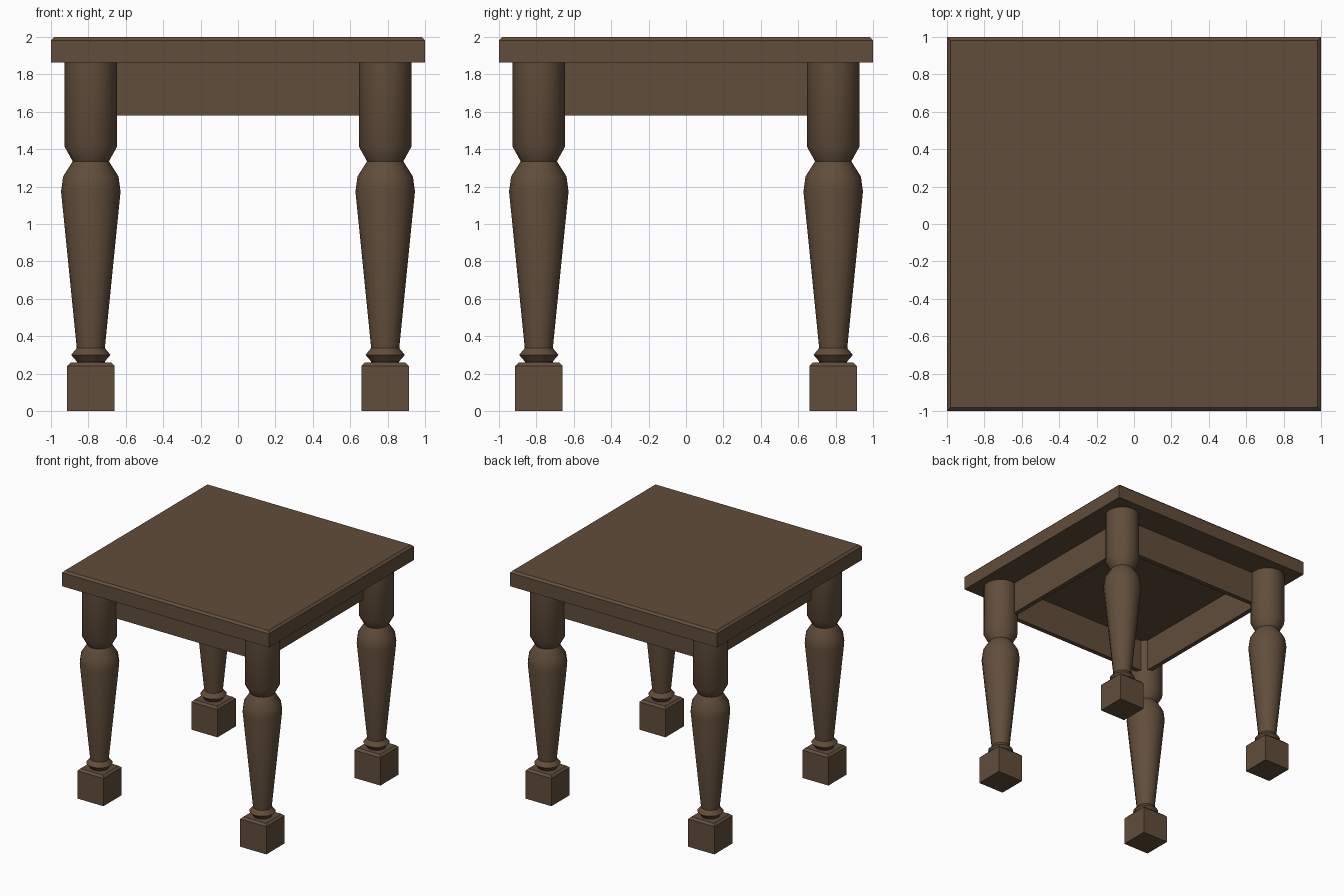
import bpy, bmesh, math

if "Cube" in bpy.data.objects:
    bpy.data.objects.remove(bpy.data.objects["Cube"])

wood = bpy.data.materials.new("dark brown wood")
wood.diffuse_color = (0.120, 0.075, 0.043, 1)
wood.use_nodes = True
wood.node_tree.nodes["Principled BSDF"].inputs["Base Color"].default_value = wood.diffuse_color


def finish(name, bm):
    bmesh.ops.recalc_face_normals(bm, faces=bm.faces)
    me = bpy.data.meshes.new(name)
    bm.to_mesh(me)
    bm.free()
    me.materials.append(wood)
    ob = bpy.data.objects.new(name, me)
    bpy.context.collection.objects.link(ob)
    return ob


def block(name, centre, size, chamfer=0.0):
    """Box whose top rim can be chamfered."""
    bm = bmesh.new()
    bmesh.ops.create_cube(bm, size=1)
    for v in bm.verts:
        v.co = [c + k * s for c, k, s in zip(centre, v.co, size)]
    if chamfer:
        top = max(v.co.z for v in bm.verts)
        rim = [e for e in bm.edges if all(v.co.z > top - 1e-4 for v in e.verts)]
        bmesh.ops.bevel(bm, geom=rim, offset=chamfer, segments=1, affect='EDGES')
    return finish(name, bm)


def turned(name, x, y, profile, sides=16):
    """Lathe a (radius, height) profile around a vertical axis."""
    bm = bmesh.new()
    rings = []
    for r, z in profile:
        rings.append([bm.verts.new((x + r * math.cos(2 * math.pi * i / sides),
                                    y + r * math.sin(2 * math.pi * i / sides), z))
                      for i in range(sides)])
    for a, b in zip(rings, rings[1:]):
        for i in range(sides):
            j = (i + 1) % sides
            bm.faces.new((a[i], a[j], b[j], b[i]))
    bm.faces.new(rings[0])
    bm.faces.new(rings[-1])
    ob = finish(name, bm)
    bpy.ops.object.select_all(action='DESELECT')
    ob.select_set(True)
    bpy.context.view_layer.objects.active = ob
    bpy.ops.object.shade_smooth_by_angle(angle=math.radians(30))
    return ob


# Table top with chamfered upper rim
block("table_top", (0, 0, 1.932), (2, 2, 0.136), 0.018)

# Turned legs standing on square feet
LEG = 0.787
PROFILE = [(0.075, 0.25), (0.075, 0.265), (0.105, 0.30), (0.075, 0.337),
           (0.159, 1.174), (0.148, 1.254), (0.097, 1.335), (0.141, 1.415), (0.141, 1.87)]
for sy, row in ((-1, "front"), (1, "back")):
    for sx, side in ((-1, "left"), (1, "right")):
        x, y = sx * LEG, sy * LEG
        turned(f"{row}_{side}_leg", x, y, PROFILE)
        block(f"{row}_{side}_foot", (x, y, 0.13), (0.252, 0.252, 0.26), 0.018)

# Apron boards between the legs
OUT, THICK, ZC, H = 0.75, 0.04, 1.7225, 0.285
for s, a, b in ((-1, "front", "left"), (1, "back", "right")):
    block(f"{a}_apron", (0, s * (OUT - THICK / 2), ZC), (2 * OUT, THICK, H))
    block(f"{b}_apron", (s * (OUT - THICK / 2), 0, ZC), (THICK, 2 * (OUT - THICK), H))
